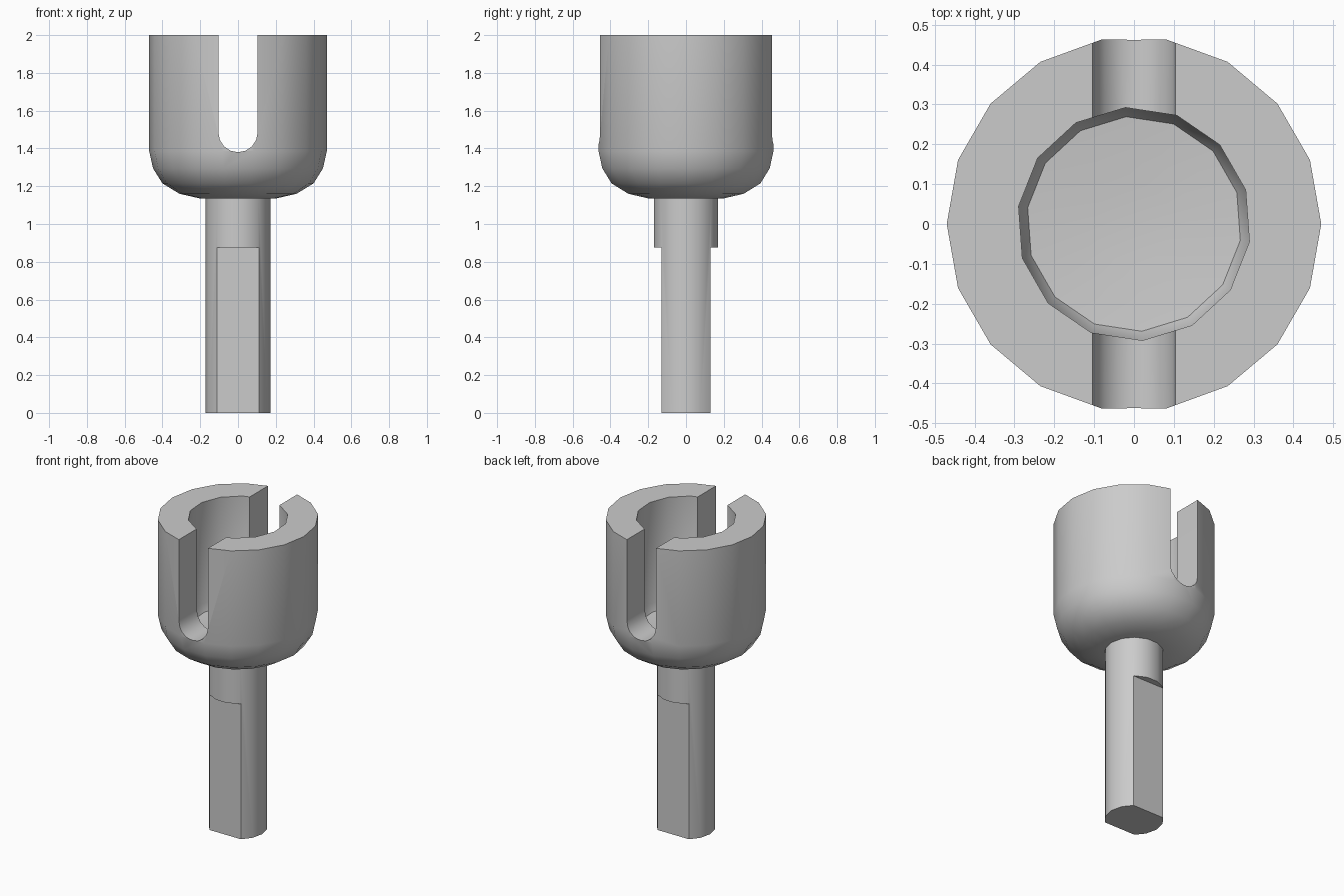
import bpy
import bmesh
from math import cos, sin, pi, radians

cube = bpy.data.objects.get("Cube")
if cube:
    bpy.data.objects.remove(cube, do_unlink=True)

grey = bpy.data.materials.new("plain grey")
grey.use_nodes = True
colour = (0.6, 0.6, 0.6, 1)
grey.diffuse_color = colour
grey.node_tree.nodes["Principled BSDF"].inputs["Base Color"].default_value = colour


def make_object(name, bm):
    bmesh.ops.recalc_face_normals(bm, faces=bm.faces)
    mesh = bpy.data.meshes.new(name)
    bm.to_mesh(mesh)
    bm.free()
    mesh.materials.append(grey)
    obj = bpy.data.objects.new(name, mesh)
    bpy.context.collection.objects.link(obj)
    return obj


def lathe(name, profile, sides, turn=0.0):
    """Closed solid of revolution from (radius, z) rings, bottom to top."""
    bm = bmesh.new()
    rings = []
    for r, z in profile:
        angles = [turn + 2 * pi * i / sides for i in range(sides)]
        rings.append([bm.verts.new((r * cos(a), r * sin(a), z)) for a in angles])
    for low, high in zip(rings, rings[1:]):
        for i in range(sides):
            j = (i + 1) % sides
            bm.faces.new((low[i], low[j], high[j], high[i]))
    bm.faces.new(rings[0][::-1])
    bm.faces.new(rings[-1])
    return make_object(name, bm)


def prism_along_y(name, outline, y0, y1):
    """Extrude an (x, z) outline along y."""
    bm = bmesh.new()
    face = bm.faces.new([bm.verts.new((x, y0, z)) for x, z in outline])
    out = bmesh.ops.extrude_face_region(bm, geom=[face])
    verts = [g for g in out["geom"] if isinstance(g, bmesh.types.BMVert)]
    bmesh.ops.translate(bm, verts=verts, vec=(0, y1 - y0, 0))
    return make_object(name, bm)


def cut(obj, cutters):
    """Subtract the cutters, bake the result and remove them."""
    for c in cutters:
        c.hide_render = True
        mod = obj.modifiers.new("cut", 'BOOLEAN')
        mod.operation = 'DIFFERENCE'
        mod.solver = 'EXACT'
        mod.object = c
    bpy.context.view_layer.update()
    deps = bpy.context.evaluated_depsgraph_get()
    baked = bpy.data.meshes.new_from_object(obj.evaluated_get(deps))
    obj.modifiers.clear()
    obj.data = baked
    for c in cutters:
        bpy.data.objects.remove(c, do_unlink=True)


# Cup with a rounded underside
cup = lathe("slotted_cup", [(0.2, 1.135), (0.31, 1.16), (0.4, 1.215),
                            (0.45, 1.295), (0.47, 1.385), (0.47, 2.0)], 18)

# Bore with a chamfered, slightly dished floor
bore = lathe("bore_cutter", [(0.1, 1.285), (0.27, 1.30), (0.293, 1.345),
                             (0.293, 2.1)], 14, radians(17))

# Round-bottomed slot running front to back
half, centre = 0.104, 1.484
outline = [(half * cos(a), centre + half * sin(a))
           for a in (pi + pi * i / 8 for i in range(9))]
outline += [(half, 2.1), (-half, 2.1)]
slot = prism_along_y("slot_cutter", outline, -0.6, 0.6)
cut(cup, [bore, slot])

# Round shaft with a flat on the front and back of its lower part
shaft = lathe("shaft", [(0.173, 0), (0.173, 1.2)], 14)
flats = []
for side in (-1, 1):
    box = [(-0.3, -0.1), (0.3, -0.1), (0.3, 0.875), (-0.3, 0.875)]
    flats.append(prism_along_y("flat_cutter", box, side * 0.13, side * 0.3))
cut(shaft, flats)

# Smooth the round walls, keep the machined edges sharp
for obj in (cup, shaft):
    bpy.ops.object.select_all(action='DESELECT')
    obj.select_set(True)
    bpy.context.view_layer.objects.active = obj
    bpy.ops.object.shade_smooth_by_angle(angle=radians(32))
